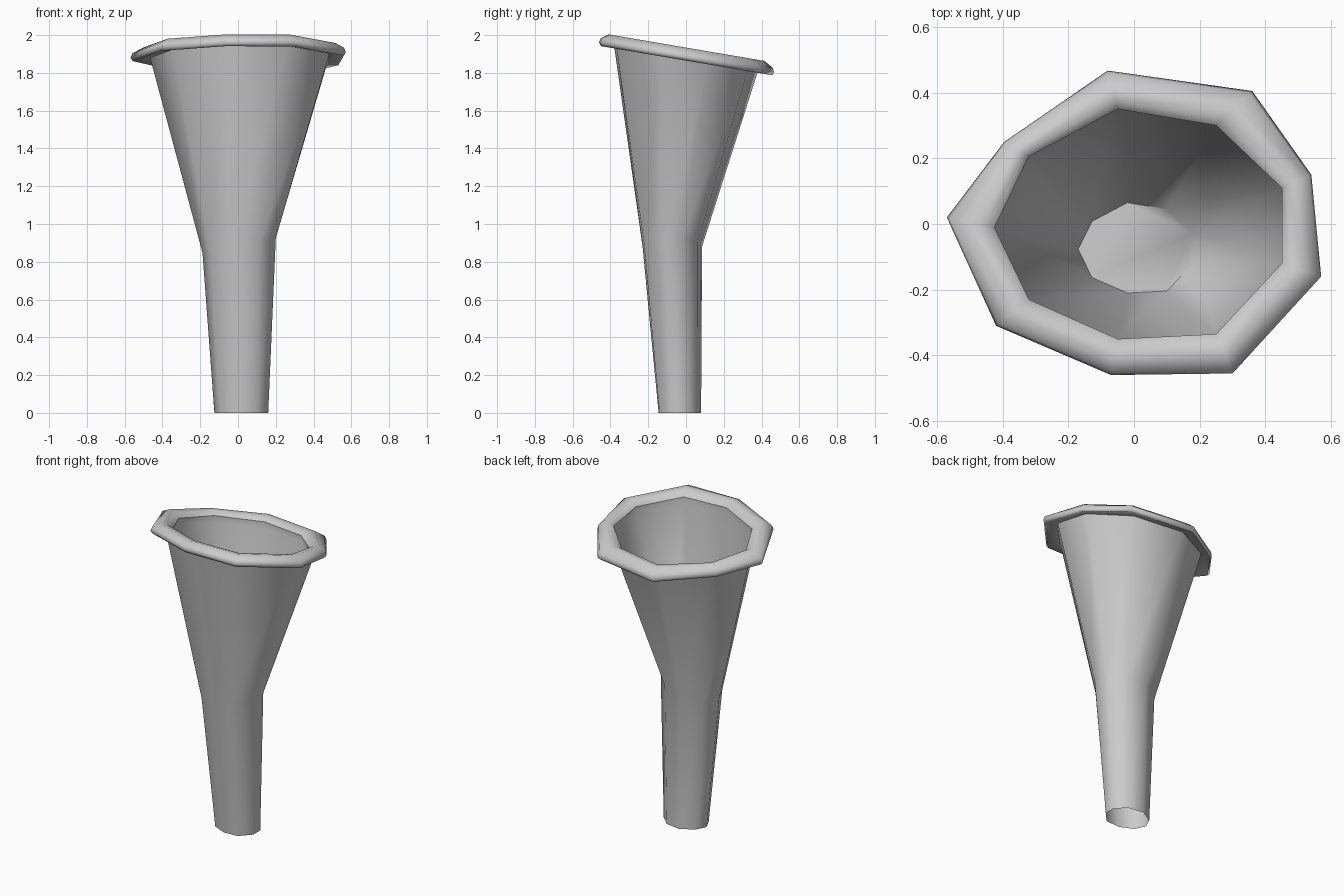
import bpy, bmesh, math

if "Cube" in bpy.data.objects:
    bpy.data.objects.remove(bpy.data.objects["Cube"])

# Nine-sided mouth outlines, counter-clockwise from the left tip
INNER = [(-.425, -.01), (-.32, -.23), (-.05, -.35), (.25, -.335), (.45, -.12),
         (.45, .11), (.25, .30), (-.05, .35), (-.32, .205)]
OUTER = [(-.57, .02), (-.42, -.31), (-.07, -.46), (.30, -.455), (.57, -.16),
         (.54, .15), (.36, .405), (-.08, .467), (-.395, .25)]


def mouth_ring(t, dz):
    """Ring blended between inner and outer outlines on the tilted mouth plane."""
    ring = []
    for (ax, ay), (bx, by) in zip(INNER, OUTER):
        x, y = ax + (bx - ax) * t, ay + (by - ay) * t
        ring.append((x, y, 1.9 - 0.17 * y + dz))
    return ring


def fit_ring(x0, x1, y0, y1, z, slope=0.0):
    """Inner outline squeezed into a bounding box."""
    ring = []
    for x, y in INNER:
        px = x0 + (x + .425) / .875 * (x1 - x0)
        py = y0 + (y + .35) / .70 * (y1 - y0)
        ring.append((px, py, z + slope * px))
    return ring


def loft(name, rings, cap_end=False):
    bm = bmesh.new()
    loops = [[bm.verts.new(p) for p in r] for r in rings]
    n = len(loops[0])
    for a, b in zip(loops, loops[1:]):
        for i in range(n):
            j = (i + 1) % n
            bm.faces.new((a[i], a[j], b[j], b[i]))
    if cap_end:
        bm.faces.new(loops[-1])
    me = bpy.data.meshes.new(name)
    bm.to_mesh(me)
    bm.free()
    ob = bpy.data.objects.new(name, me)
    bpy.context.collection.objects.link(ob)
    bpy.ops.object.select_all(action='DESELECT')
    ob.select_set(True)
    bpy.context.view_layer.objects.active = ob
    bpy.ops.object.shade_smooth_by_angle(angle=math.radians(70))
    return ob


wall_top = mouth_ring(0.28, -0.02)
lip = mouth_ring(0.0, 0.0)

# Open-ended stem flaring into the outer horn
loft("horn_body", [fit_ring(-.125, .16, -.145, .08, 0),
                   fit_ring(-.188, .20, -.23, .085, .885, .2),
                   wall_top])

# Rounded rim around the tilted mouth
loft("rim", [wall_top, mouth_ring(0.9, -0.035), mouth_ring(1.0, -0.018),
             mouth_ring(0.93, 0.006), mouth_ring(0.55, 0.034),
             mouth_ring(0.2, 0.028), lip])

# Inner cup closed at the top of the stem
loft("inner_cup", [lip, mouth_ring(0.0, -0.04),
                   fit_ring(-.17, .18, -.21, .065, .9, .2)], cap_end=True)
